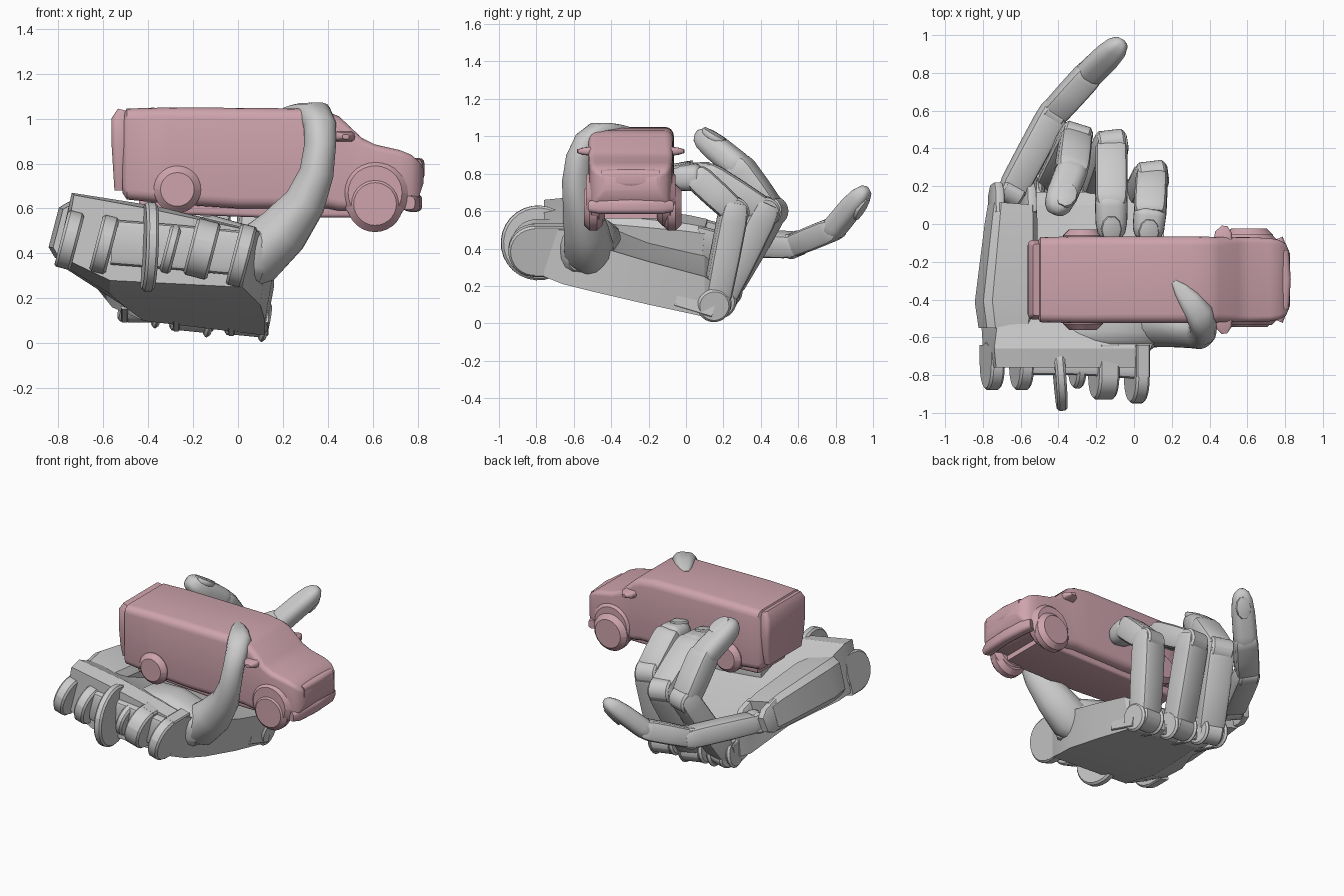
import bpy, bmesh, math
from mathutils import Vector as V

pink = bpy.data.materials.new("pink")
pink.diffuse_color = (0.62, 0.37, 0.42, 1)


def make(name, rings, mat=None, angle=35):
    """Skin a list of equal-length point rings and cap both ends."""
    bm = bmesh.new()
    vr = [[bm.verts.new(p) for p in r] for r in rings]
    n = len(vr[0])
    for a, b in zip(vr, vr[1:]):
        for i in range(n):
            j = (i + 1) % n
            bm.faces.new((a[i], a[j], b[j], b[i]))
    bm.faces.new(vr[0])
    bm.faces.new(vr[-1])
    bmesh.ops.recalc_face_normals(bm, faces=bm.faces)
    me = bpy.data.meshes.new(name)
    bm.to_mesh(me)
    bm.free()
    ob = bpy.data.objects.new(name, me)
    bpy.context.collection.objects.link(ob)
    if mat:
        me.materials.append(mat)
    bpy.context.view_layer.objects.active = ob
    ob.select_set(True)
    bpy.ops.object.shade_smooth_by_angle(angle=math.radians(angle))
    ob.select_set(False)
    return ob


def section(w, d, r, k):
    """Rounded rectangle, k+1 points per corner; r is a fraction of half size."""
    pts = []
    for q, (sx, sy) in enumerate([(1, 1), (-1, 1), (-1, -1), (1, -1)]):
        for i in range(k + 1):
            a = math.pi / 2 * (q + i / k)
            rr = r * min(w, d) / 2
            pts.append((sx * (w / 2 - rr) + rr * math.cos(a), sy * (d / 2 - rr) + rr * math.sin(a)))
    return pts


def loft(name, stations, side, r=0.4, k=2, mat=None, angle=35):
    """Stations are (centre, width along side, depth)."""
    c = [V(s[0]) for s in stations]
    rings = []
    for i, (_, w, d) in enumerate(stations):
        t = (c[min(i + 1, len(c) - 1)] - c[max(i - 1, 0)]).normalized()
        s = V(side)
        s = (s - t * s.dot(t)).normalized()
        u = t.cross(s)
        rings.append([c[i] + s * a + u * b for a, b in section(w, d, r, k)])
    return make(name, rings, mat, angle)


def disc(name, centre, axis, rad, thick, mat=None, bevel=0.012):
    a, c = V(axis).normalized(), V(centre)
    h = thick / 2
    st = [(c - a * h, rad - bevel), (c - a * (h - bevel), rad), (c + a * (h - bevel), rad), (c + a * h, rad - bevel)]
    return loft(name, [(p, 2 * q, 2 * q) for p, q in st], (0, 0.3, 1), 1, 7, mat)


def finger(name, pts, side, w, d):
    """Two chamfered segments, hinge barrels and a rounded tip with a nail."""
    p = [V(q) for q in pts]
    s = V(side)
    for i in (0, 1):
        a, b = p[i], p[i + 1]
        prof = [(0.0, .72), (.1, .95), (.5, 1.0), (.9, 1.0), (1.04, .9), (1.1, .7)]
        loft(f"{name}_segment_{i + 1}", [(a.lerp(b, t), w * (1 - .05 * i) * (.5 + f / 2), d * f) for t, f in prof], s, .45, 2)
        disc(f"{name}_hinge_{i + 1}", a, s, d * .52, w * .8)
    a, b = p[2], p[3]
    prof = [(-.15, .7), (-.02, .93), (.1, .95), (.55, .92), (.8, .8), (.93, .58), (1, .25)]
    loft(f"{name}_tip", [(a.lerp(b, t), w * f, d * f) for t, f in prof], s, .8, 4, angle=50)
    # nail on the outer side of the bend
    t = (b - a).normalized()
    u = (a - p[1]).normalized()
    u = (u - t * u.dot(t)).normalized()
    m = a.lerp(b, .68) + u * d * .36
    nail = [(m + t * .07 * f - u * .012 * f, w * .55 * math.sqrt(1 - f * f) + .01, d * .25) for f in (-.95, -.6, 0, .6, .95)]
    loft(f"{name}_nail", nail, s, .7, 2)


# ---------- palm ----------
ys = [-.76, -.66, -.5, -.2, .1, .17]
secs = [
    [(-.78, .38), (-.57, .28), (.02, .25), (.06, .5), (-.4, .6), (-.73, .66)],
    [(-.80, .36), (-.57, .26), (.06, .21), (.09, .5), (-.36, .61), (-.74, .67)],
    [(-.81, .36), (-.57, .22), (.10, .17), (.13, .42), (-.3, .5), (-.72, .6)],
    [(-.64, .26), (-.50, .16), (.12, .10), (.16, .33), (-.2, .36), (-.64, .45)],
    [(-.56, .16), (-.42, .10), (.12, .035), (.16, .25), (-.2, .29), (-.55, .36)],
    [(-.53, .16), (-.42, .12), (.10, .05), (.12, .2), (-.2, .24), (-.52, .30)]]
make("palm", [[(x, y, z) for x, z in s] for y, s in zip(ys, secs)], angle=20)
tilt = (.96, 0, -.25)
loft("outer_palm_bar", [((-.68, -.55, .48), .25, .25), ((-.68, -.42, .48), .29, .26),
                        ((-.65, 0, .45), .25, .22), ((-.645, .1, .44), .23, .2)], tilt, .3, 1)
for i, x in enumerate((-.73, -.56)):
    loft(f"outer_fork_{i}", [((x, .05, .45 - (x + .64) * .25), .05, .19), ((x, .16, .43 - (x + .64) * .25), .05, .17),
                             ((x, .21, .42 - (x + .64) * .25), .045, .1)], tilt, .4, 2)
# raised heel of the palm
loft("palm_heel", [((-.34, -.5, .44), .3, .2), ((-.13, -.52, .42), .3, .3), ((.08, -.53, .38), .28, .26),
                   ((.13, -.53, .36), .2, .18)], (0, 1, 0), .7, 3)

# ---------- wrist ----------
disc("wrist_disc", (-.395, -.79, .43), (1, .08, -.04), .2, .055)
for i, (x, z, y, r, t) in enumerate([(-.75, .46, -.75, .13, .075), (-.595, .44, -.75, .13, .075), (-.3, .42, -.76, .11, .05),
                                     (-.16, .42, -.80, .13, .11), (.015, .39, -.81, .14, .075)]):
    disc(f"wrist_lug_{i}", (x, y, z), tilt, r, t)
    loft(f"wrist_lug_web_{i}", [((x, y, z), t, 2 * r), ((x, -.64, z), t, 2 * r)], tilt, .2, 1)
loft("wrist_bar", [((-.56, -.75, .45), .2, .1), ((-.3, -.75, .43), .2, .1), ((.02, -.76, .4), .2, .12)], (0, 0, 1), .5, 2)

# ---------- fingers ----------
hands = {
    "index": [(.045, .16, .11), (.095, .255, .6), (.085, .06, .78), (.07, -.09, .78)],
    "middle": [(-.2, .19, .13), (-.12, .42, .6), (-.12, .12, .79), (-.12, -.09, .78)],
    "ring": [(-.43, .21, .17), (-.31, .455, .6), (-.33, .28, .84), (-.42, .06, 1.02)]}
for n, p in hands.items():
    s = (1, .12, -.1) if n != "ring" else (.95, -.3, .0)
    finger(n + "_finger", p, s, .18, .15)
    b = V(p[0])
    for k in (-1, 1):
        disc(f"{n}_knuckle_cheek_{k}", b + V((k * .075, -.01, -k * .015)), (1, .1, -.2), .09, .03)
        loft(f"{n}_knuckle_bone_{k}", [(b + V((k * .075, 0, 0)), .03, .16), (b + V((k * .075, -.2, .06)), .03, .16)], (1, 0, 0), .3, 1)
finger("little_finger", [(-.65, .17, .43), (-.43, .58, .42), (-.24, .79, .505), (-.06, .965, .72)],
       (.85, -.48, -.2), .155, .13)

# ---------- thumb ----------
loft("thumb", [((-.02, -.5, .33), .2, .2), ((.08, -.52, .39), .25, .26), ((.2, -.535, .5), .22, .23), ((.30, -.565, .63), .17, .18),
               ((.35, -.585, .76), .14, .15), ((.365, -.57, .88), .13, .14), ((.365, -.53, .97), .14, .13),
               ((.345, -.475, 1.015), .15, .12), ((.29, -.40, 1.025), .12, .09), ((.245, -.345, 1.035), .08, .05),
               ((.21, -.305, 1.04), .03, .02)], (.85, .5, 0), .85, 3, angle=40)

# ---------- toy truck ----------
body = [(-.515, -.295, .40, .67, 1.01), (-.495, -.295, .45, .64, 1.045), (-.3, -.295, .46, .62, 1.05), (.0, -.295, .46, .6, 1.048),
        (.3, -.295, .46, .6, 1.045), (.40, -.295, .455, .6, 1.03), (.45, -.295, .45, .59, 1.01), (.55, -.295, .45, .59, .915),
        (.61, -.295, .45, .59, .885), (.72, -.295, .44, .6, .86), (.77, -.295, .42, .61, .84), (.805, -.295, .38, .65, .81),
        (.825, -.295, .28, .71, .78)]
loft_rings = [[(x, y + a, (lo + hi) / 2 + b) for a, b in section(w, hi - lo, .22, 4)] for x, y, w, lo, hi in body]
make("truck_body", loft_rings, pink, 50)
loft("truck_rear_bulge", [((-.525, -.295, .68), .36, .05), ((-.525, -.295, .76), .4, .06), ((-.525, -.295, .88), .42, .075),
                          ((-.525, -.295, 1.0), .42, .075), ((-.515, -.295, 1.04), .38, .04)], (0, 1, 0), .7, 4, pink, 50)
loft("truck_chassis", [((-.44, -.295, .62), .3, .08), ((.1, -.295, .6), .34, .08), ((.66, -.295, .6), .34, .08)],
     (0, 1, 0), .4, 3, pink)
loft("truck_bumper", [((.755, -.51, .625), .07, .06), ((.775, -.46, .625), .07, .08), ((.785, -.295, .625), .07, .08),
                      ((.775, -.13, .625), .07, .08), ((.755, -.08, .625), .07, .06)], (1, 0, 0), .7, 3, pink)
loft("truck_bonnet_lip", [((.79, -.45, .775), .06, .09), ((.80, -.295, .775), .06, .1), ((.79, -.14, .775), .06, .09)],
     (1, 0, 0), .8, 3, pink)
for k, n in ((-1, "near"), (1, "far")):
    y = -.295 + k * .2
    disc(f"front_wheel_{n}", (.61, y + k * .01 + .01, .62), (0, 1, 0), .125, .1, pink, .03)
    disc(f"front_arch_{n}", (.61, y - k * .01, .67), (0, 1, 0), .15, .1, pink, .03)
    disc(f"rear_wheel_{n}", (-.27, y + k * .01, .685), (0, 1, 0), .105, .11, pink, .03)
    loft(f"mirror_{n}", [((.47, -.295 + k * .2, .92), .10, .05), ((.475, -.295 + k * .25, .92), .09, .04),
                         ((.48, -.295 + k * .285, .92), .03, .02)], (1, 0, 0), .8, 3, pink)
